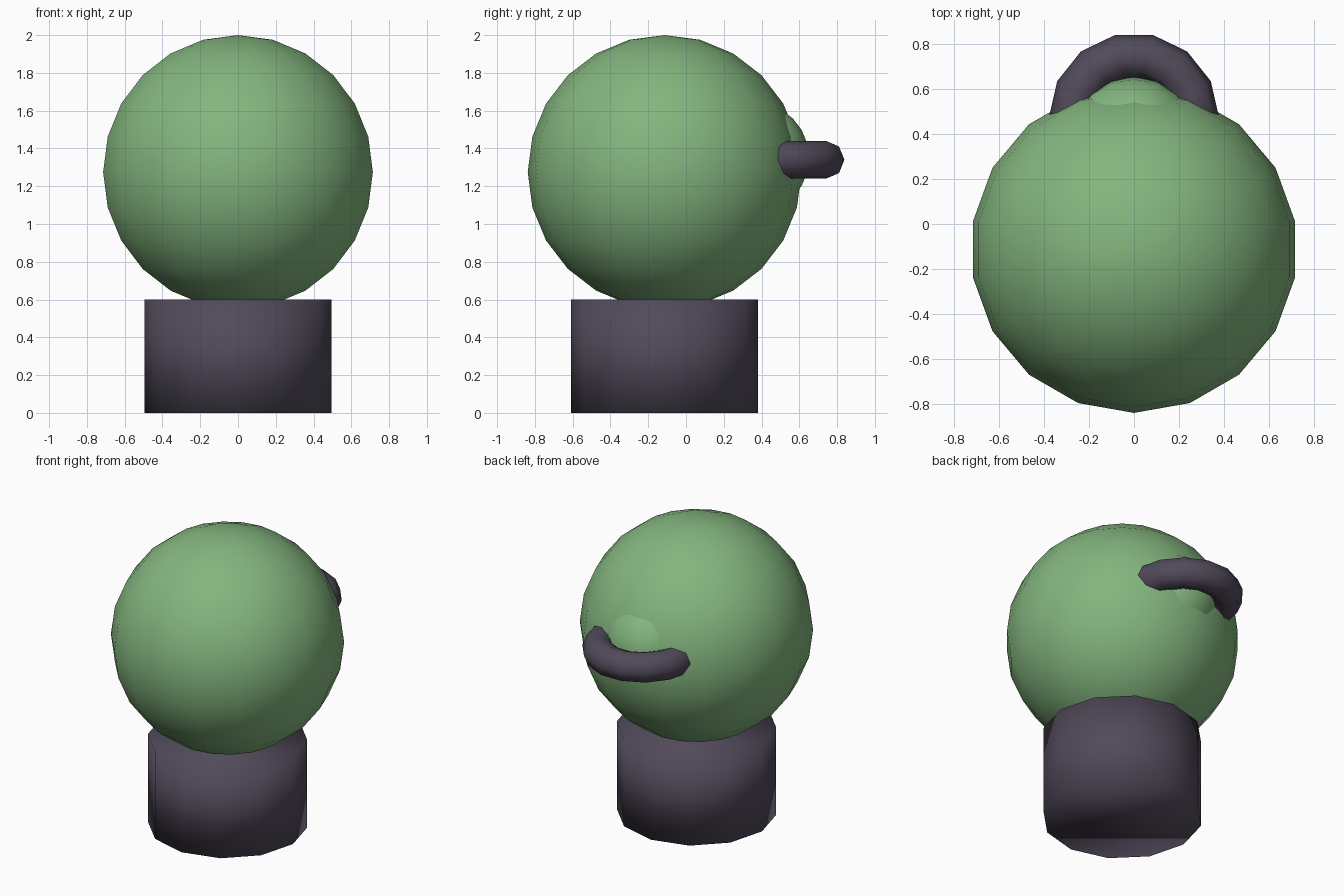
import bpy

default = bpy.data.objects.get("Cube")
if default:
    bpy.data.objects.remove(default, do_unlink=True)


def make_material(name, rgb):
    mat = bpy.data.materials.new(name)
    mat.use_nodes = True
    color = (*rgb, 1.0)
    mat.diffuse_color = color
    mat.node_tree.nodes["Principled BSDF"].inputs["Base Color"].default_value = color
    return mat


def finish(name, mat):
    obj = bpy.context.object
    obj.name = name
    obj.data.materials.append(mat)
    bpy.ops.object.shade_smooth()
    return obj


def ball(name, mat, radius, location):
    bpy.ops.mesh.primitive_uv_sphere_add(
        segments=18, ring_count=12, radius=radius, location=location)
    return finish(name, mat)


green = make_material("leaf green", (0.228, 0.465, 0.21))
purple = make_material("dark purple", (0.083, 0.068, 0.102))

CENTRE_Y = -0.113

# Short round pedestal, softly shaded over its rims
bpy.ops.mesh.primitive_cylinder_add(
    vertices=12, radius=0.495, depth=0.6, location=(0, CENTRE_Y, 0.3))
finish("pedestal", purple)

# Large ball resting in the pedestal
ball("main_ball", green, 0.725, (0, CENTRE_Y, 1.275))

# Small bulge on the back
ball("back_bulge", green, 0.295, (0, 0.357, 1.35))

# Horizontal ring handle around the bulge, half sunk into the ball
bpy.ops.mesh.primitive_torus_add(
    major_segments=14, minor_segments=8, major_radius=0.278,
    minor_radius=0.1, location=(0, 0.47, 1.34))
finish("ring_handle", purple)
